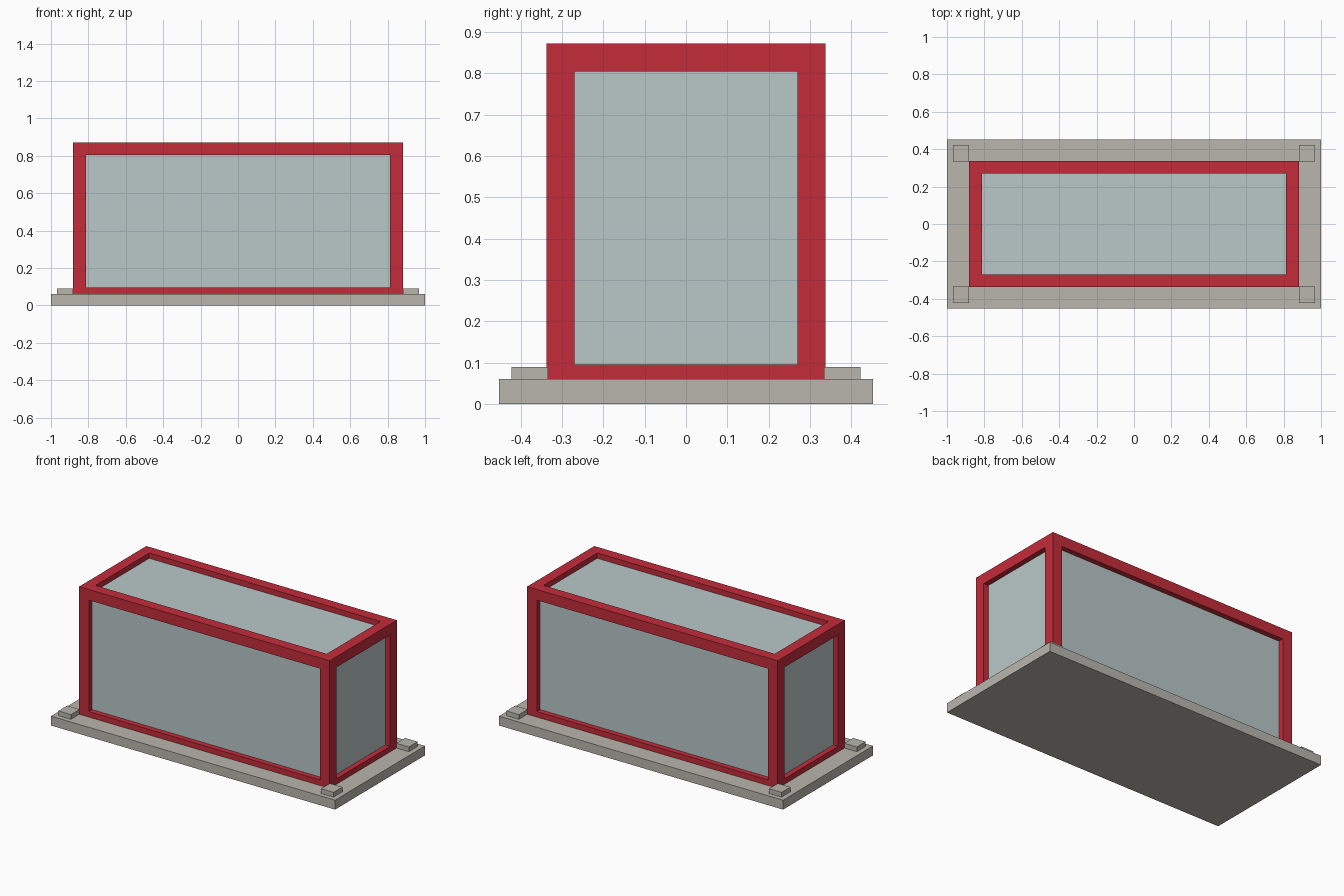
import bpy, bmesh
from mathutils import Vector

default = bpy.data.objects.get("Cube")
if default:
    bpy.data.objects.remove(default, do_unlink=True)


def make_material(name, rgb):
    mat = bpy.data.materials.new(name)
    mat.use_nodes = True
    mat.diffuse_color = (*rgb, 1)
    mat.node_tree.nodes["Principled BSDF"].inputs["Base Color"].default_value = (*rgb, 1)
    return mat


def box(name, low, high, mat, rim=None):
    """Box between two corners; rim=(width, depth) turns it into a recessed frame."""
    low, high = Vector(low), Vector(high)
    bm = bmesh.new()
    bmesh.ops.create_cube(bm, size=1)
    for v in bm.verts:
        v.co = Vector([a + (c + 0.5) * (b - a) for a, b, c in zip(low, high, v.co)])
    if rim:
        panes = bm.faces[:]
        bmesh.ops.inset_individual(bm, faces=panes, thickness=rim[0], use_even_offset=True)
        # Sink each opening straight inwards, then open it up for the glass
        walls = bmesh.ops.extrude_discrete_faces(bm, faces=panes)["faces"]
        for face in walls:
            bmesh.ops.translate(bm, verts=face.verts[:], vec=-face.normal * rim[1])
        bmesh.ops.delete(bm, geom=walls, context='FACES_ONLY')
    mesh = bpy.data.meshes.new(name)
    bm.to_mesh(mesh)
    bm.free()
    mesh.materials.append(mat)
    obj = bpy.data.objects.new(name, mesh)
    bpy.context.collection.objects.link(obj)
    return obj


red = make_material("frame red", (0.552, 0.025, 0.042))
glass = make_material("pale glass", (0.491, 0.578, 0.578))
stone = make_material("warm grey", (0.491, 0.468, 0.423))

# Base slab
box("base_slab", (-1, -0.452, 0), (1, 0.452, 0.06), stone)

# Corner pads
for sx, side in ((-1, "right"), (1, "left")):
    for sy, end in ((-1, "front"), (1, "back")):
        cx, cy, half = sx * 0.925, sy * 0.378, 0.044
        box(f"pad_{end}_{side}", (cx - half, cy - half, 0.05),
            (cx + half, cy + half, 0.09), stone)

# Frame with recessed openings, its lower rail sunk in the slab
low, high = Vector((-0.882, -0.338, 0.027)), Vector((0.882, 0.338, 0.872))
width, recess = 0.068, 0.034
box("frame", low, high, red, rim=(width, recess))

# Glass body behind the openings
inset = Vector((recess, recess, recess))
box("glass_panes", low + inset, high - inset, glass)
